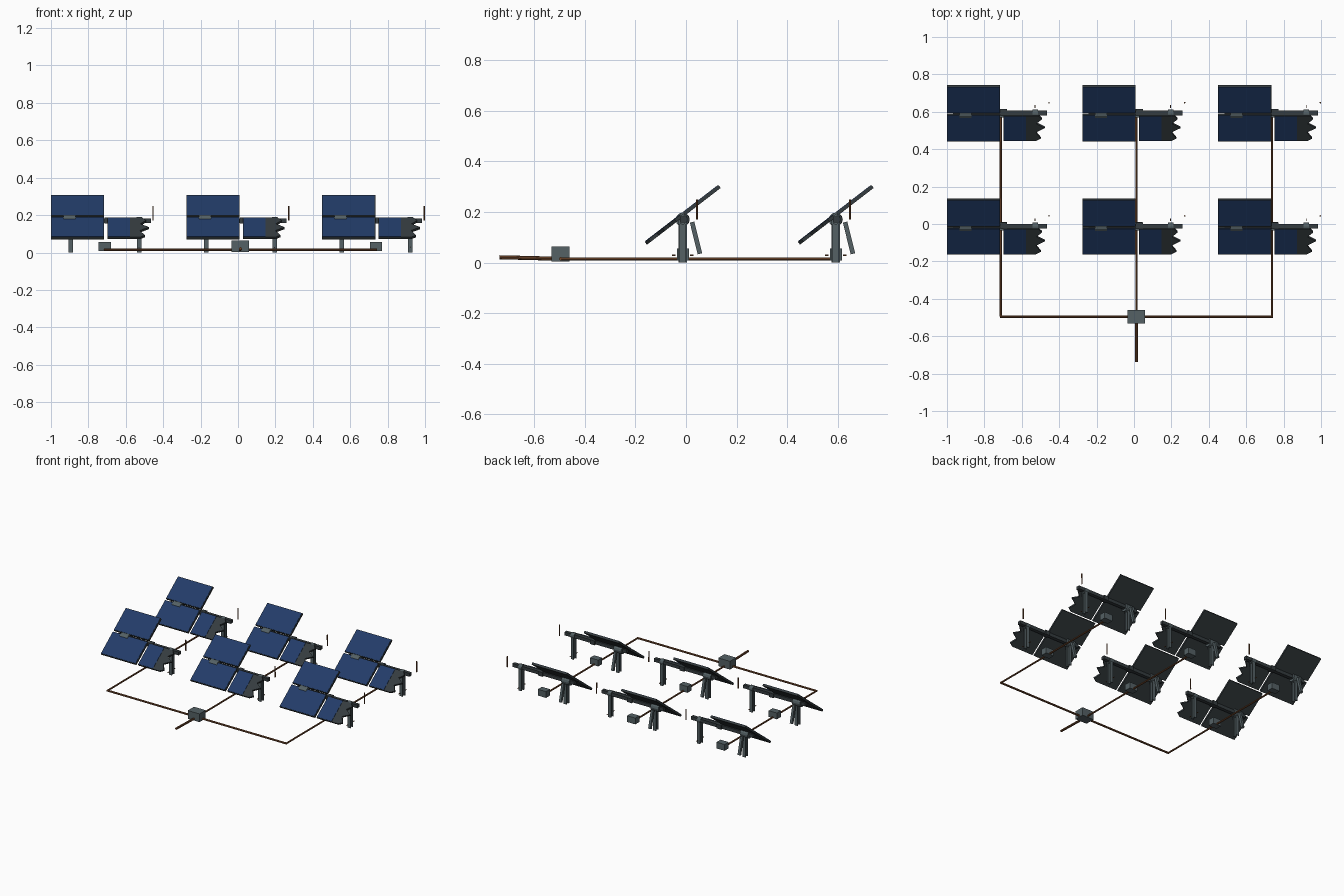
import bpy, bmesh, math
from mathutils import Matrix, Vector

if "Cube" in bpy.data.objects:
    bpy.data.objects.remove(bpy.data.objects["Cube"])


def material(name, rgb):
    m = bpy.data.materials.new(name)
    m.diffuse_color = (*rgb, 1)
    m.use_nodes = True
    m.node_tree.nodes["Principled BSDF"].inputs["Base Color"].default_value = m.diffuse_color
    return m


BLUE = material("solar_blue", (0.016, 0.045, 0.14))
DARK = material("dark_frame", (0.035, 0.045, 0.05))
STEEL = material("steel", (0.09, 0.12, 0.13))
COPPER = material("copper", (0.17, 0.065, 0.025))


def finish(name, bm, mat, matrix):
    bmesh.ops.recalc_face_normals(bm, faces=bm.faces)
    me = bpy.data.meshes.new(name)
    bm.to_mesh(me)
    bm.free()
    me.materials.append(mat)
    ob = bpy.data.objects.new(name, me)
    ob.matrix_world = matrix
    bpy.context.collection.objects.link(ob)
    return ob


def box(name, lo, hi, mat, matrix=Matrix()):
    lo, hi = Vector(lo), Vector(hi)
    bm = bmesh.new()
    bmesh.ops.create_cube(bm, size=1)
    for v in bm.verts:
        v.co = (lo + hi) / 2 + Vector(a * b for a, b in zip(v.co, hi - lo))
    return finish(name, bm, mat, matrix)


def prism(name, pts, z0, z1, mat, matrix=Matrix()):
    bm = bmesh.new()
    f = bm.faces.new([bm.verts.new((x, y, z0)) for x, y in pts])
    r = bmesh.ops.extrude_face_region(bm, geom=[f])
    bmesh.ops.translate(bm, vec=(0, 0, z1 - z0),
                        verts=[v for v in r["geom"] if isinstance(v, bmesh.types.BMVert)])
    return finish(name, bm, mat, matrix)


def rod(name, a, b, radius, mat, matrix=Matrix(), sides=8):
    a, b = Vector(a), Vector(b)
    bm = bmesh.new()
    rot = (b - a).to_track_quat("Z", "Y").to_matrix().to_4x4()
    bmesh.ops.create_cone(bm, cap_ends=True, segments=sides, radius1=radius, radius2=radius,
                          depth=(b - a).length, matrix=Matrix.Translation((a + b) / 2) @ rot)
    return finish(name, bm, mat, matrix)


# H-section outline for the posts
H = [(-.012, -.016), (.012, -.016), (.012, -.010), (.004, -.010), (.004, .010), (.012, .010),
     (.012, .016), (-.012, .016), (-.012, .010), (-.004, .010), (-.004, -.010), (-.012, -.010)]
# torn outline of the broken panel
TORN = [(.013, -.183), (.187, -.183), (.214, -.166), (.187, -.125), (.236, -.095),
        (.190, -.066), (.22, -.036), (.20, -.012), (.013, -.012)]
TILT = Matrix.Rotation(math.radians(37.6), 4, "X")


def tracker(x, y):
    base = Matrix.Translation((x, y, 0))
    plane = Matrix.Translation((x, y - .001, .19)) @ TILT

    # whole panels, upper and lower
    for label, s0, s1 in (("upper", .006, .184), ("lower", -.184, -.006)):
        box(label + "_panel_frame", (-.288, s0, -.009), (-.004, s1, .005), DARK, plane)
        box(label + "_panel_glass", (-.285, s0 + .003, .004), (-.007, s1 - .003, .007), BLUE, plane)

    # broken panel with its remaining glass
    prism("broken_panel_frame", TORN, -.009, .005, DARK, plane)
    box("broken_panel_glass", (.016, -.18, .004), (.134, -.015, .007), BLUE, plane)

    # torque tube, its coupling and bearings
    box("torque_tube", (-.255, -.011, .159), (.247, .014, .183), DARK, base)
    box("tube_coupling", (-.003, -.015, .155), (.034, .022, .186), DARK, base)
    rod("slew_drive", (-.222, 0, .17), (-.158, 0, .17), .028, STEEL, base, 12)
    rod("post_bearing", (.168, 0, .17), (.198, 0, .17), .020, STEEL, base, 12)

    # posts
    for px in (-.183, .183):
        prism("post", H, 0, .158, STEEL, base @ Matrix.Translation((px, 0, 0)))

    # actuator strut behind the drive post
    d = Vector((0, .031, -.125))
    rot = d.to_track_quat("Z", "Y").to_matrix().to_4x4()
    box("actuator_strut", (-.009, -.009, 0), (.009, .009, d.length), STEEL,
        base @ Matrix.Translation((-.183, .037, .16)) @ rot)

    # bolts beside the right post
    for side in (-1, 1):
        rod("post_bolt", (.183, side * .029, .028), (.183, side * .043, .028), .003, COPPER, base, 6)

    # loose wire
    rod("loose_wire", (.258, .057, .17), (.258, .056, .25), .004, COPPER, base, 6)

    # combiner box on the cable
    box("combiner_box", (-.033, -.023, .009), (.033, .024, .055), STEEL, base)


COLUMNS = (-.712, .013, .738)
for cx in COLUMNS:
    for ry in (-.013, .592):
        tracker(cx, ry)
    # column cable
    rod("column_cable", (cx, -.495, .015), (cx, .592, .015), .006, COPPER)

# header cable, main box and outgoing cable
rod("header_cable", (COLUMNS[0] - .004, -.495, .015), (COLUMNS[2] + .004, -.495, .015), .007, COPPER)
box("main_junction_box", (-.035, -.532, .004), (.06, -.46, .064), STEEL)
rod("outgoing_cable", (.013, -.5, .015), (.013, -.737, .021), .008, COPPER)
